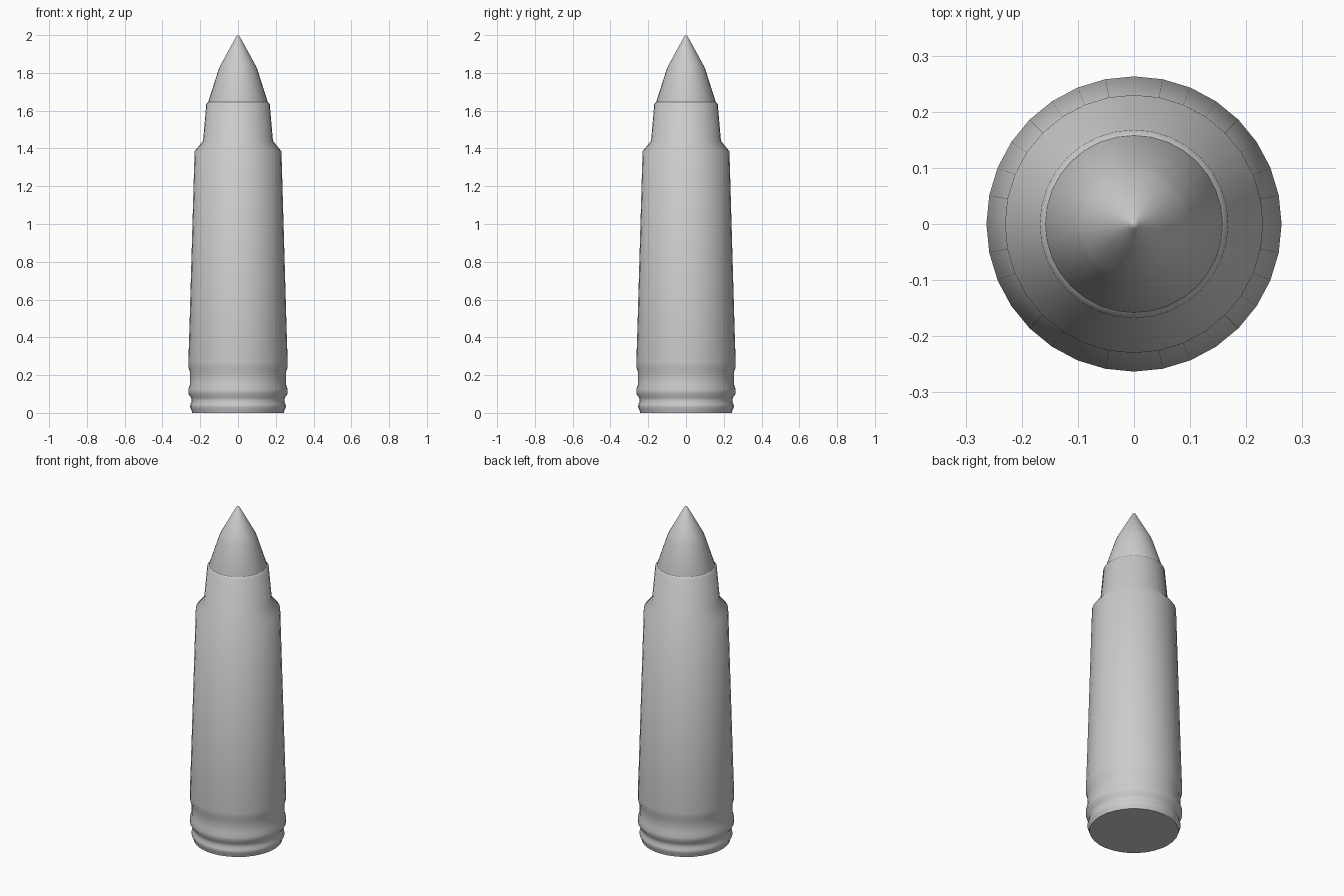
import bpy
import math

SIDES = 32

cube = bpy.data.objects.get("Cube")
if cube:
    bpy.data.objects.remove(cube, do_unlink=True)

grey = bpy.data.materials.new("plain_grey")
grey.use_nodes = True
tone = (0.6, 0.6, 0.6, 1)
grey.diffuse_color = tone
grey.node_tree.nodes["Principled BSDF"].inputs["Base Color"].default_value = tone


def lathe(name, profile, smooth_angle):
    """Spin a (radius, height) profile round z; a zero radius becomes a pole."""
    verts, faces, rings = [], [], []
    for r, z in profile:
        count = SIDES if r > 0 else 1
        start = len(verts)
        for i in range(count):
            a = math.tau * i / SIDES
            verts.append((r * math.cos(a), r * math.sin(a), z))
        rings.append([start + i % count for i in range(SIDES)])
    for low, high in zip(rings, rings[1:]):
        for i in range(SIDES):
            j = (i + 1) % SIDES
            face = [low[i], low[j], high[j], high[i]]
            faces.append(list(dict.fromkeys(face)))
    mesh = bpy.data.meshes.new(name)
    mesh.from_pydata(verts, [], faces)
    mesh.materials.append(grey)
    obj = bpy.data.objects.new(name, mesh)
    bpy.context.collection.objects.link(obj)
    bpy.ops.object.select_all(action="DESELECT")
    obj.select_set(True)
    bpy.context.view_layer.objects.active = obj
    bpy.ops.object.shade_smooth_by_angle(angle=math.radians(smooth_angle))
    return obj


# Casing: flat base, rim, groove, tapered body, shoulder and neck
lathe("casing", [
    (0, 0), (0.243, 0), (0.246, 0.015), (0.254, 0.03), (0.252, 0.045),
    (0.245, 0.06), (0.248, 0.08), (0.262, 0.1), (0.263, 0.125),
    (0.255, 0.15), (0.254, 0.215), (0.262, 0.24), (0.263, 0.27),
    (0.258, 0.42), (0.23, 1.385), (0.185, 1.44), (0.168, 1.635),
    (0.158, 1.645),
], 70)

# Pointed tip seated in the neck
lathe("tip", [
    (0.158, 1.62), (0.158, 1.645), (0.102, 1.82), (0.093, 1.84),
    (0.008, 1.995), (0, 2),
], 70)
